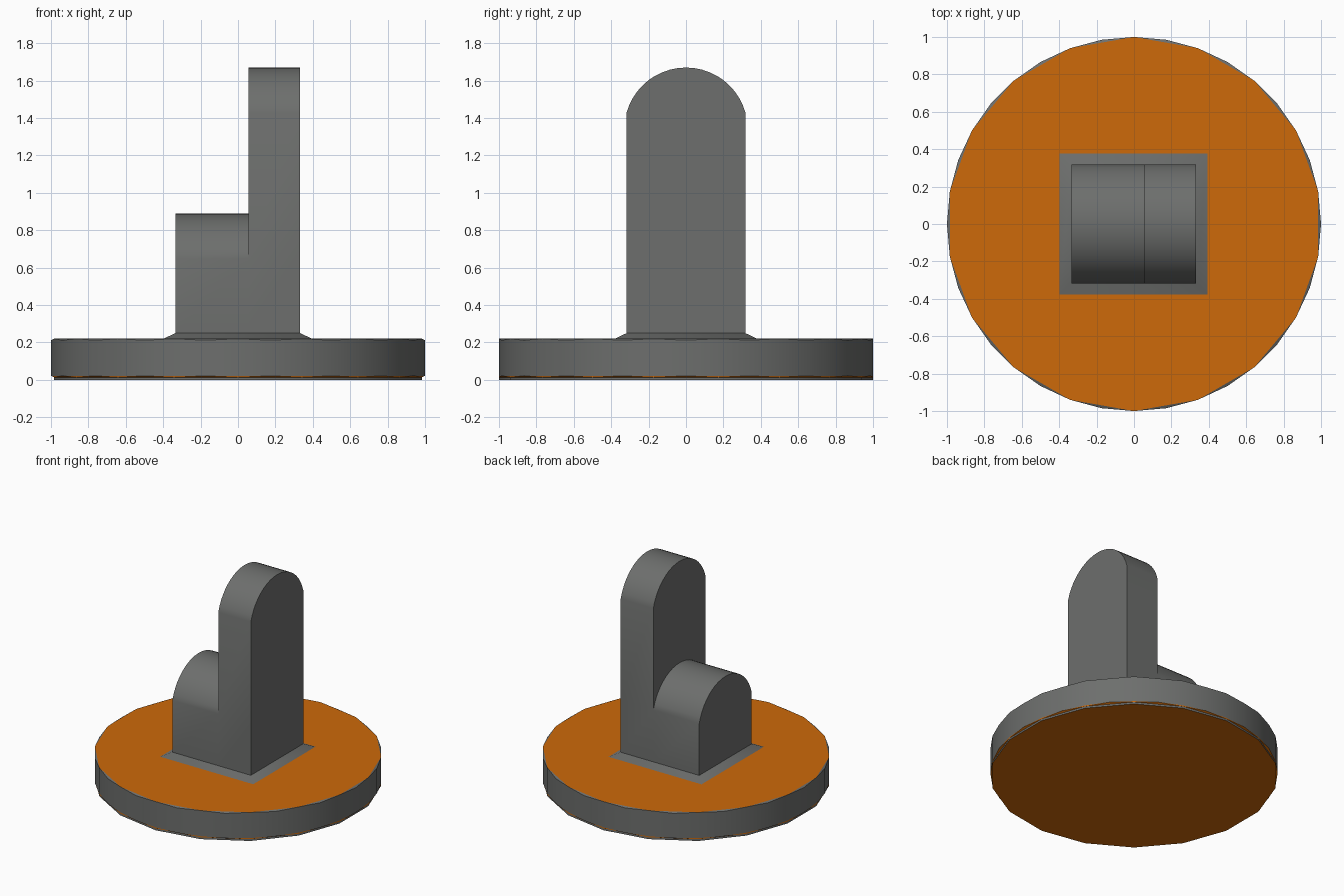
import bpy, bmesh, math

if "Cube" in bpy.data.objects:
    bpy.data.objects.remove(bpy.data.objects["Cube"])


def material(name, rgb):
    m = bpy.data.materials.new(name)
    m.diffuse_color = (*rgb, 1)
    m.use_nodes = True
    m.node_tree.nodes["Principled BSDF"].inputs["Base Color"].default_value = m.diffuse_color
    return m


orange = material("orange", (0.61, 0.142, 0.003))
dark = material("dark_grey", (0.153, 0.158, 0.153))


def make(name, build, mat, smooth=None):
    bm = bmesh.new()
    build(bm)
    bmesh.ops.remove_doubles(bm, verts=bm.verts, dist=1e-4)
    bmesh.ops.recalc_face_normals(bm, faces=bm.faces)
    me = bpy.data.meshes.new(name)
    bm.to_mesh(me)
    bm.free()
    ob = bpy.data.objects.new(name, me)
    bpy.context.collection.objects.link(ob)
    me.materials.append(mat)
    if smooth:
        bpy.ops.object.select_all(action='DESELECT')
        ob.select_set(True)
        bpy.context.view_layer.objects.active = ob
        bpy.ops.object.shade_smooth_by_angle(angle=math.radians(smooth))
    return ob


def ring(bm, n, z):
    return [bm.verts.new((math.sin(2 * math.pi * i / n), math.cos(2 * math.pi * i / n), z))
            for i in range(n)]


def bridge(bm, a, b, closed=True):
    n = len(a)
    for i in range(n if closed else n - 1):
        j = (i + 1) % n
        bm.faces.new((a[i], a[j], b[j], b[i]))


def taper(bm, coarse, fine):
    # joins an 18-sided ring to a 36-sided ring
    n = len(coarse)
    for i in range(n):
        a, b = coarse[i], coarse[(i + 1) % n]
        f0, f1, f2 = fine[2 * i], fine[2 * i + 1], fine[(2 * i + 2) % (2 * n)]
        for tri in ((a, b, f1), (a, f1, f0), (b, f2, f1)):
            bm.faces.new(tri)


# Base disc: dark rim, orange top and underside
def rim(bm):
    bridge(bm, ring(bm, 18, 0), ring(bm, 18, 0.014))
    low, high = ring(bm, 36, 0.022), ring(bm, 36, 0.212)
    bridge(bm, low, high)
    taper(bm, ring(bm, 18, 0.22), high)


make("base_rim", rim, dark, smooth=25)
make("base_top", lambda bm: bm.faces.new(ring(bm, 18, 0.22)[::-1]), orange)
under = make("base_underside", lambda bm: bm.faces.new(ring(bm, 18, 0)), orange)
if under.data.polygons[0].normal.z > 0:
    under.data.flip_normals()
make("base_trim", lambda bm: taper(bm, ring(bm, 18, 0.014), ring(bm, 36, 0.022)), orange)

# Stepped post with arched tops
X0, X1, X2, HALF, FOOT = -0.335, 0.055, 0.332, 0.318, 0.25


def arc(top, r=0.33, n=20):
    a = math.asin(HALF / r)
    return [(r * math.sin(t), top - r + r * math.cos(t))
            for t in (-a + 2 * a * i / n for i in range(n + 1))]


def post(bm):
    def row(x, pts):
        return [bm.verts.new((x, y, z)) for y, z in pts]
    low, tall = arc(0.89), arc(1.67)
    left, right = [(-HALF, FOOT)], [(HALF, FOOT)]
    low_p = left + low + right
    # the tall outline keeps the lower spring points so the walls stay joined
    tall_p = left + [low[0]] + tall + [low[-1]] + right
    end_low, end_tall = row(X0, low_p), row(X2, tall_p)
    bridge(bm, end_low, row(X1, low_p), False)
    bridge(bm, row(X1, tall_p), end_tall, False)
    bm.faces.new(end_low)
    bm.faces.new(end_tall)
    bm.faces.new(row(X1, tall + low[::-1]))

    # sloping skirt at the foot
    def rect(x0, x1, y, z):
        return [bm.verts.new(p) for p in ((x0, -y, z), (x1, -y, z), (x1, y, z), (x0, y, z))]
    bridge(bm, rect(X0, X2, HALF, FOOT), rect(-0.397, 0.394, 0.378, 0.221))


make("post", post, dark, smooth=45)
